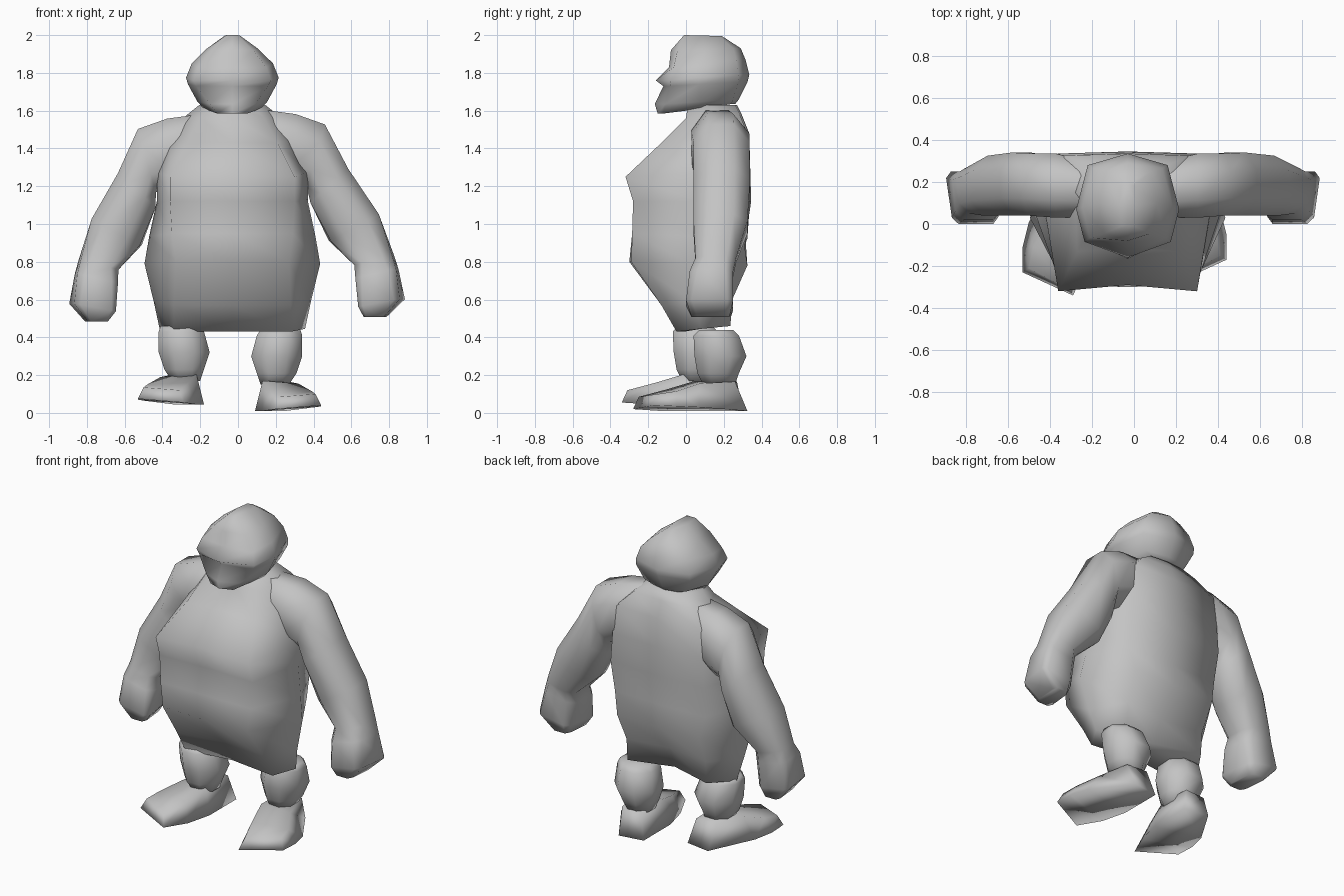
import bpy, bmesh, math
from mathutils import Vector

grey = bpy.data.materials.new("plain_grey")
grey.diffuse_color = (0.55, 0.55, 0.55, 1)


def loft(name, rings, angle=85):
    """Skin a list of equal-length rings and cap both ends."""
    bm = bmesh.new()
    loops = [[bm.verts.new(p) for p in r] for r in rings]
    n = len(loops[0])
    for a, b in zip(loops, loops[1:]):
        for i in range(n):
            j = (i + 1) % n
            bm.faces.new((a[i], a[j], b[j], b[i]))
    bm.faces.new(loops[0])
    bm.faces.new(loops[-1])
    bmesh.ops.recalc_face_normals(bm, faces=bm.faces)
    me = bpy.data.meshes.new(name)
    bm.to_mesh(me)
    bm.free()
    ob = bpy.data.objects.new(name, me)
    bpy.context.collection.objects.link(ob)
    me.materials.append(grey)
    bpy.ops.object.select_all(action='DESELECT')
    ob.select_set(True)
    bpy.context.view_layer.objects.active = ob
    bpy.ops.object.shade_smooth_by_angle(angle=math.radians(angle))
    return ob


CX = -0.03


def body_ring(zf, zb, wf, ws, wb, yf, ym, yb, cf, cb):
    """Eight-point section: front, side and back widths; cf and cb shift the midpoints."""
    zm = (zf + zb) / 2
    pts = [(0, yf + cf, zf), (wf, yf, zf), (ws, ym, zm), (wb, yb, zb),
           (0, yb + cb, zb), (-wb, yb, zb), (-ws, ym, zm), (-wf, yf, zf)]
    return [(CX + x, y, z) for x, y, z in pts]


# torso with overhanging belly and cleft seat
loft("torso", [body_ring(*r) for r in (
    (1.63, 1.63, .10, .175, .12, .01, .13, .26, 0, .01),
    (1.56, 1.58, .17, .25, .20, .00, .15, .285, 0, .01),
    (1.43, 1.48, .24, .33, .30, -.13, .14, .325, .01, .01),
    (1.25, 1.30, .33, .40, .32, -.32, .10, .33, .03, .01),
    (1.12, 1.12, .33, .40, .33, -.28, .08, .335, .01, .01),
    (0.95, 0.92, .32, .44, .32, -.285, .05, .305, 0, .01),
    (0.80, 0.78, .30, .465, .29, -.29, .03, .325, -.01, 0),
    (0.57, 0.60, .31, .415, .28, -.13, .05, .245, .05, -.04),
    (0.43, 0.46, .31, .385, .28, -.05, .08, .235, .04, -.08))], 120)

# head with chin, nose and brow
loft("head", [body_ring(*r) for r in (
    (1.585, 1.635, .08, .15, .09, -.12, .08, .24, -.03, .02),
    (1.635, 1.66, .12, .185, .15, -.11, .08, .25, -.055, .03),
    (1.73, 1.75, .19, .235, .19, -.08, .07, .275, -.04, .05),
    (1.76, 1.79, .205, .245, .19, -.085, .07, .28, -.075, .055),
    (1.83, 1.87, .18, .215, .165, -.065, .08, .265, -.025, .05),
    (1.92, 1.93, .11, .14, .11, -.045, .10, .25, -.035, .04),
    (2.00, 1.995, .03, .04, .03, -.01, .09, .18, 0, .01))])


def arm_ring(outer, inner, y0, y1, b, skew, side):
    """Bevelled-box section between outer and inner (x, z) points; skew splays the back."""
    o, i = Vector((outer[0], 0, outer[1])), Vector((inner[0], 0, inner[1]))
    mid, half = (o + i) / 2, (o - i) / 2
    off = -0.035 + max(0, o.x - .5) * .08
    pts = []
    for u, v in ((1, b), (b, 1), (-b, 1), (-1, b), (-1, -b), (-b, -1), (b, -1), (1, -b)):
        p = mid + half * u
        y = (y0 + y1) / 2 + (y1 - y0) / 2 * v
        pts.append((side * (p.x + skew * v) + off, y, p.z + side * 0.012))
    return pts


ARM = (((.02, 1.55), (.10, 1.25), .08, .26, .45, 0),
       ((.19, 1.59), (.24, 1.24), .03, .30, .45, 0),
       ((.34, 1.57), (.33, 1.20), .03, .335, .45, 0),
       ((.495, 1.515), (.40, 1.18), .04, .335, .45, 0),
       ((.61, 1.28), (.41, 1.10), .04, .34, .45, 0),
       ((.755, 1.04), (.50, .90), .04, .325, .5, -.01),
       ((.83, .82), (.63, .77), .05, .265, .55, .01),
       ((.85, .75), (.635, .70), .02, .25, .65, .01),
       ((.875, .59), (.655, .55), .00, .25, .75, .018),
       ((.79, .495), (.685, .495), .03, .23, .7, .01))
# lower legs: z, x range, y range
LEG = ((.44, .12, .33, .07, .25), (.41, .10, .34, .04, .28),
       (.30, .07, .34, .045, .32), (.21, .10, .31, .06, .28), (.15, .12, .27, .09, .26))
# foot sections: bottom inner, bottom outer, top outer, top inner
FOOT = (((.09, .30, .01), (.25, .325, .01), (.27, .26, .165), (.13, .27, .165)),
        ((.09, .03, .01), (.41, .07, .03), (.32, .07, .155), (.13, .05, .17)),
        ((.13, -.13, .01), (.44, -.05, .035), (.39, -.05, .115), (.17, -.10, .125)),
        ((.20, -.28, .02), (.44, -.17, .04), (.41, -.15, .10), (.22, -.25, .085)))


def leg_ring(z, x0, x1, y0, y1):
    k = 1 / math.cos(math.pi / 8)
    return [((x0 + x1) / 2 + (x1 - x0) / 2 * k * math.cos(a),
             (y0 + y1) / 2 + (y1 - y0) / 2 * k * math.sin(a), z)
            for a in (math.pi / 8 + s * math.pi / 4 for s in range(8))]


def place(ring, left, dx, dy, dz):
    """Mirror a ring to the left side, where the leg steps forward."""
    return [(dx - x, y + dy, z + dz) for x, y, z in ring] if left else ring


for name, side in (("left", -1), ("right", 1)):
    left = side < 0
    loft(name + "_arm", [arm_ring(*r, side) for r in ARM])
    loft(name + "_leg", [place(leg_ring(*r), left, -.08, -.11, .02) for r in LEG])
    loft(name + "_foot", [place(r, left, -.09, -.06, .035) for r in FOOT], 130)
